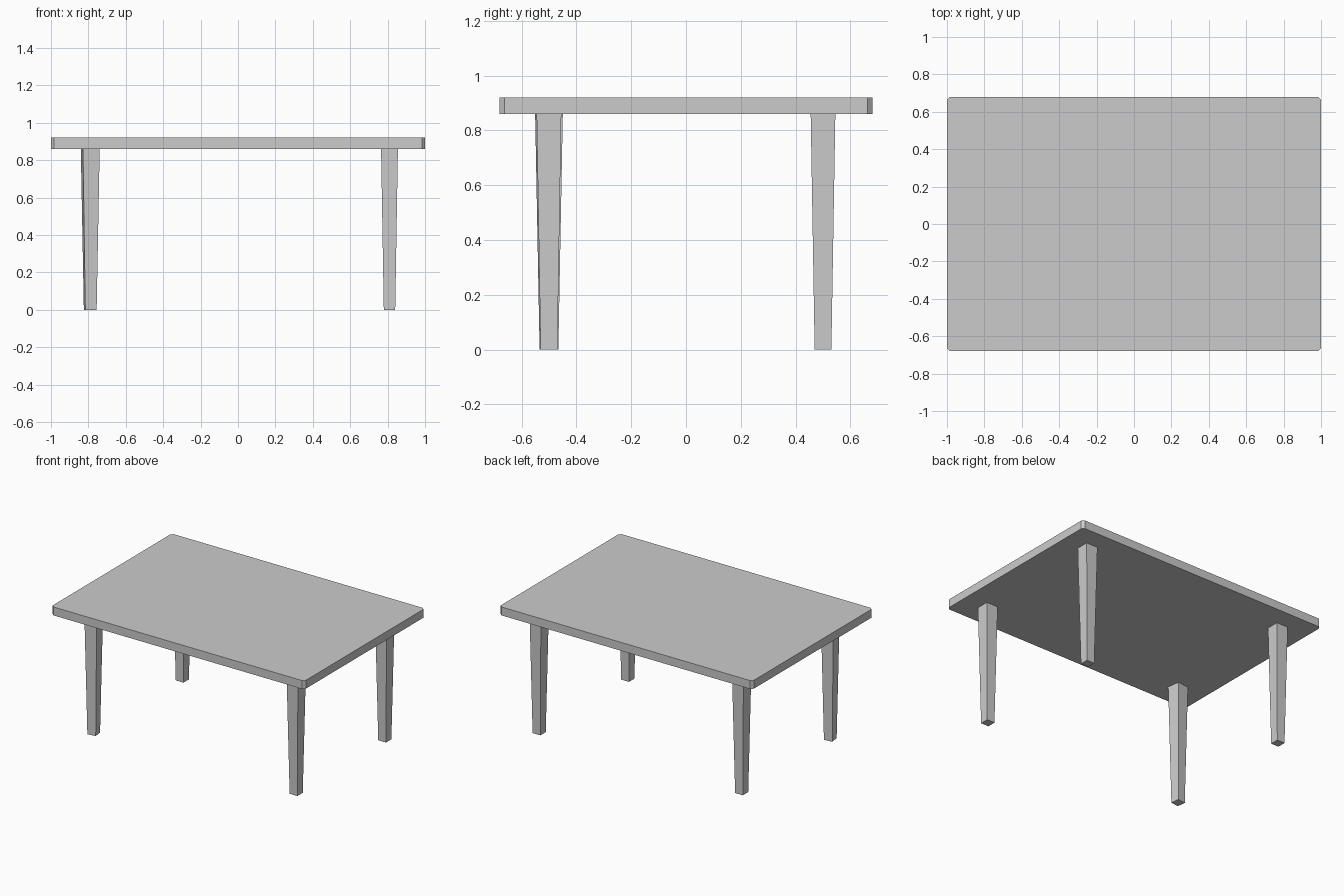
import bpy, bmesh, math
from mathutils import Matrix

if "Cube" in bpy.data.objects:
    bpy.data.objects.remove(bpy.data.objects["Cube"])

TOP_Z, UNDER_Z = 0.92, 0.86


def finish(bm, name):
    bmesh.ops.recalc_face_normals(bm, faces=bm.faces)
    mesh = bpy.data.meshes.new(name)
    bm.to_mesh(mesh)
    bm.free()
    obj = bpy.data.objects.new(name, mesh)
    bpy.context.collection.objects.link(obj)
    return obj


# Table top: slab with chamfered vertical corners
bm = bmesh.new()
bmesh.ops.create_cube(bm, size=1, matrix=Matrix.Translation((0, 0, (TOP_Z + UNDER_Z) / 2))
                      @ Matrix.Diagonal((2.0, 1.36, TOP_Z - UNDER_Z, 1)))
corners = [e for e in bm.edges if abs(e.verts[0].co.z - e.verts[1].co.z) > 0.01]
bmesh.ops.bevel(bm, geom=corners, offset=0.017, segments=1, affect='EDGES')
finish(bm, "table_top")


# Square legs tapering toward the floor
def leg(name, x, y, turn=0.0, top=0.09, foot=0.061):
    bm = bmesh.new()
    bmesh.ops.create_cube(bm, size=1)
    for v in bm.verts:
        w = top if v.co.z > 0 else foot
        v.co = (v.co.x * w, v.co.y * w, (v.co.z + 0.5) * UNDER_Z)
    obj = finish(bm, name)
    obj.location = (x, y, 0)
    obj.rotation_euler.z = math.radians(turn)


# The leg set sits slightly right of centre; one leg is slightly twisted
for side, x in (("left", -0.79), ("right", 0.81)):
    for end, y in (("front", -0.5), ("back", 0.5)):
        twisted = side == "left" and end == "front"
        leg(f"{end}_{side}_leg", x, y, 7.5 if twisted else 0)
